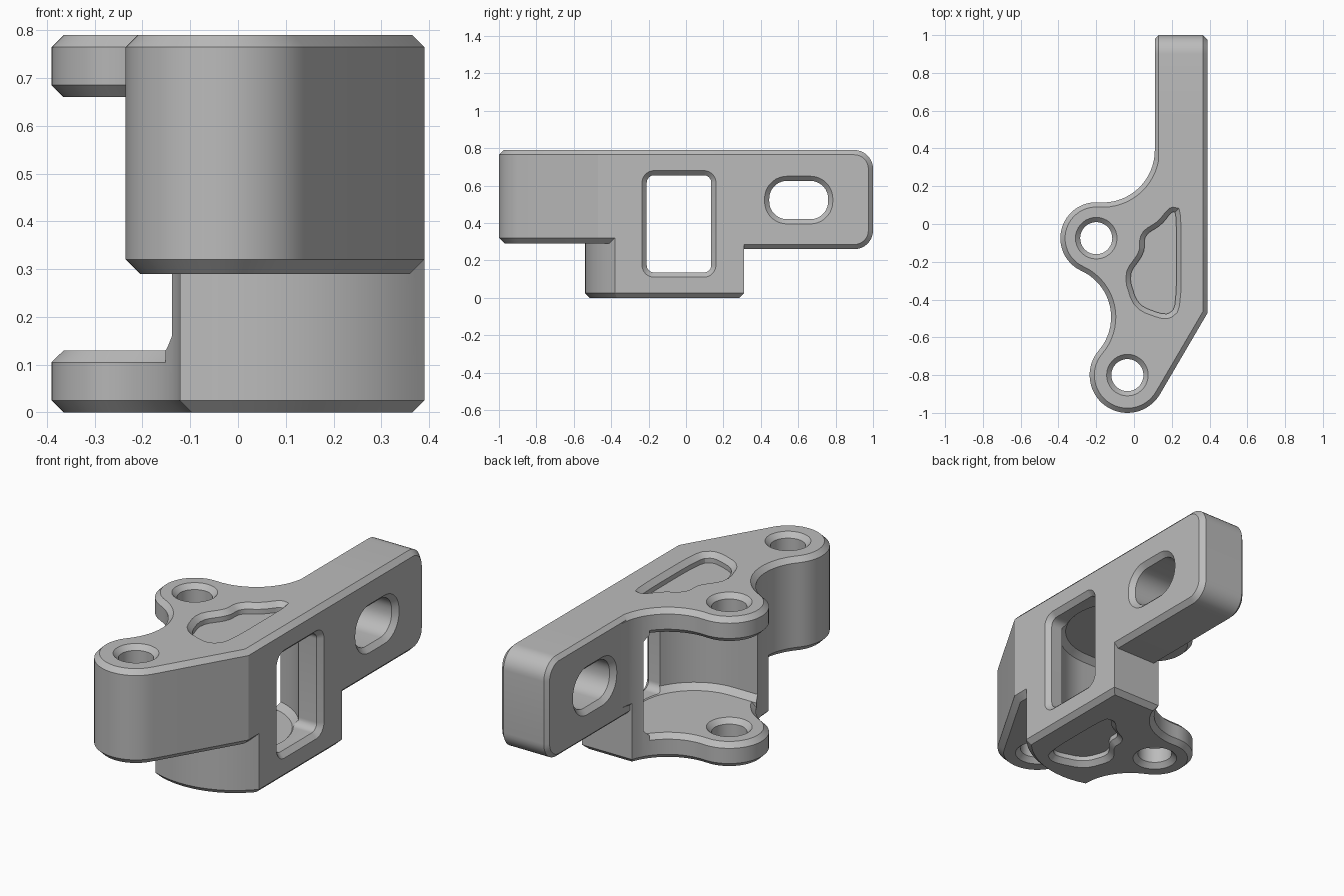
import bpy, bmesh
from math import sin, cos, radians, degrees, atan2, acos, asin, sqrt
from mathutils import Vector

cube = bpy.data.objects.get("Cube")
if cube:
    bpy.data.objects.remove(cube, do_unlink=True)

mat = bpy.data.materials.new("machined grey")
mat.use_nodes = True
GREY = (0.5, 0.5, 0.5, 1)
mat.diffuse_color = GREY
mat.node_tree.nodes["Principled BSDF"].inputs["Base Color"].default_value = GREY


def arc(c, r, a0, a1, step=6):
    n = max(2, round(abs(a1 - a0) / step))
    angles = [radians(a0 + (a1 - a0) * i / n) for i in range(n + 1)]
    return [Vector((c[0] + r * cos(a), c[1] + r * sin(a))) for a in angles]


def heading(a, b):
    return degrees(atan2(b[1] - a[1], b[0] - a[0]))


def clean(pts):
    return [p for i, p in enumerate(pts) if (p - pts[i - 1]).length > 1e-4]


def inset(pts, d):
    """Move a counter-clockwise outline inwards by d with mitred corners."""
    out = []
    for i, p in enumerate(pts):
        e0 = (p - pts[i - 1]).normalized()
        e1 = (pts[(i + 1) % len(pts)] - p).normalized()
        n0, n1 = Vector((-e0.y, e0.x)), Vector((-e1.y, e1.x))
        out.append(p + (n0 + n1) * (d / (1 + n0.dot(n1))))
    return out


def prism(name, pts, rings, axis="z"):
    """Stack inset copies of an outline; each ring is (height, inset)."""
    pts = clean(pts)
    bm = bmesh.new()
    loops = []
    for h, d in rings:
        loops.append([bm.verts.new((p.x, p.y, h) if axis == "z" else (h, p.x, p.y))
                      for p in inset(pts, d)])
    n = len(pts)
    for lo, hi in zip(loops, loops[1:]):
        for i in range(n):
            j = (i + 1) % n
            bm.faces.new((lo[i], lo[j], hi[j], hi[i]))
    bm.faces.new(loops[0][::-1])
    bm.faces.new(loops[-1])
    mesh = bpy.data.meshes.new(name)
    bm.to_mesh(mesh)
    bm.free()
    mesh.materials.append(mat)
    ob = bpy.data.objects.new(name, mesh)
    bpy.context.scene.collection.objects.link(ob)
    return ob


def volume(mesh):
    bm = bmesh.new()
    bm.from_mesh(mesh)
    v = bm.calc_volume(signed=True)
    bm.free()
    return v


def combine(target, other, operation):
    """Boolean that keeps the first solver result with a believable volume."""
    before, tool = volume(target.data), volume(other.data)
    low, high = (before, before + tool) if operation == "UNION" else (before - tool, before)
    for solver in ("MANIFOLD", "EXACT", "FLOAT"):
        mod = target.modifiers.new(operation, "BOOLEAN")
        mod.operation, mod.object, mod.solver = operation, other, solver
        bpy.context.view_layer.update()
        graph = bpy.context.evaluated_depsgraph_get()
        mesh = bpy.data.meshes.new_from_object(target.evaluated_get(graph))
        target.modifiers.remove(mod)
        if low + 1e-6 < volume(mesh) < high - 1e-6:
            target.data = mesh
            bpy.data.objects.remove(other, do_unlink=True)
            return
    # A plate that cannot be fused stays as its own part; a cutter is dropped
    if operation == "DIFFERENCE":
        bpy.data.objects.remove(other, do_unlink=True)


def rounded_rect(a0, a1, b0, b1, r):
    corners = [(a1 - r, b1 - r, 0), (a0 + r, b1 - r, 90),
               (a0 + r, b0 + r, 180), (a1 - r, b0 + r, 270)]
    return [p for a, b, t in corners for p in arc((a, b), r, t, t + 90, 10)]


def soften(pts, k=0.2, times=2):
    for _ in range(times):
        pts = [q for i, p in enumerate(pts) for q in
               (p.lerp(pts[(i + 1) % len(pts)], k), p.lerp(pts[(i + 1) % len(pts)], 1 - k))]
    return pts


# Plan layout: two bosses joined by tangent concave curves
SIDE, ARM_X = 0.39, 0.11
front, ear = Vector((-0.035, -0.8)), Vector((-0.2, -0.075))
RF, RE, RC = 0.2, 0.19, 0.27
span = (front - ear).length
u = (front - ear) / span
along = ((RC + RE) ** 2 - (RC + RF) ** 2 + span * span) / (2 * span)
across = sqrt((RC + RE) ** 2 - along * along)
waist = ear + u * along + Vector((u.y, -u.x)) * across
dx, dy = ARM_X - ear.x, 0.465
RD = (dx * dx + dy * dy - RE * RE) / (2 * (dx + RE))
neck = Vector((ARM_X - RD, ear.y + dy))
corner = Vector((SIDE, -0.47))
BACK = 0.31
split = degrees(asin((BACK - neck.y) / RD))
tangent = heading(front, corner) - degrees(acos(RF / (corner - front).length))

neck_a = arc(neck, RD, 0, split)
neck_b = arc(neck, RD, split, heading(neck, ear))
ear_arc = arc(ear, RE, heading(ear, neck), heading(ear, waist) + 360)
waist_a = arc(waist, RC, heading(waist, ear), -4)
waist_b = arc(waist, RC, -4, heading(waist, front))
boss_arc = arc(front, RF, heading(front, waist), tangent + 360)

upper = ([Vector((SIDE, 0.6)), Vector((ARM_X, 0.6))] + neck_a + neck_b + ear_arc
         + waist_a + waist_b + boss_arc + [corner])
lower = ([Vector((SIDE, BACK))] + neck_b + ear_arc + waist_a
         + arc((0.04, -0.08), 0.46, 252, 316) + [Vector((SIDE, -0.38))])

# Solid bracket: upper body, base and rear arm
C = 0.025
bracket = prism("bracket_body", upper, [(0.29, 0.03), (0.32, 0), (0.79 - C, 0), (0.79, C)])
combine(bracket, prism("base", lower, [(0, C), (C, 0), (0.35, 0)]), "UNION")
arm_side = ([Vector((0.2, 0.26))] + arc((0.9, 0.36), 0.1, -90, 0, 10)
            + arc((0.9, 0.69), 0.1, 0, 90, 10) + [Vector((0.2, 0.79))])
combine(bracket, prism("arm", arm_side, [(ARM_X, 0.02), (ARM_X + 0.02, 0),
                                         (SIDE - C, 0), (SIDE, C)], "x"), "UNION")

# Round cavity between the ears, with eased floor and ceiling
cavity = arc((0, -0.07), 0.33, -90, 90) + [Vector((-1, 0.26)), Vector((-1, -0.4))]
combine(bracket, prism("cavity", cavity, [(0.1, 0.03), (0.13, 0.03), (0.16, 0), (0.63, 0),
                                          (0.66, 0.03), (0.69, 0.03)]), "DIFFERENCE")

# Ear plates with chamfered rims
combine(bracket, prism("top_plate", upper, [(0.66, C), (0.66 + C, 0), (0.79 - C, 0),
                                            (0.79, C)]), "UNION")
combine(bracket, prism("bottom_plate", lower, [(0, C), (C, 0), (0.13 - C, 0),
                                               (0.13, C)]), "UNION")


# Countersunk bolt holes, side slot and window
def hole_rings(lo, hi):
    return [(lo - 0.01, -0.035), (lo + C, 0), (hi - C, 0), (hi + 0.01, -0.035)]


def circle(c):
    return arc(c, 0.085, 0, 360, 10)[:-1]


cutters = [
    prism("ear_hole", circle(ear), hole_rings(0, 0.13) + hole_rings(0.66, 0.79)),
    prism("front_hole", circle(front), hole_rings(0.29, 0.79)),
    prism("slot", rounded_rect(0.445, 0.76, 0.42, 0.625, 0.095),
          hole_rings(ARM_X, SIDE), "x"),
    prism("window", rounded_rect(-0.21, 0.135, 0.135, 0.655, 0.04),
          [(0, 0), (SIDE - C, 0), (SIDE + 0.01, -0.035)], "x"),
]

# Shallow lightening pockets above and below
pocket = [Vector(p) for p in ((0.2, 0.065), (0.145, -0.005), (0.055, -0.06), (0.055, -0.155),
                              (-0.03, -0.27), (0.02, -0.43), (0.17, -0.485), (0.225, -0.44),
                              (0.225, 0.06))]
low_pocket = [Vector((p.x, p.y * 0.85)) for p in pocket]
cutters += [
    prism("top_pocket", soften(pocket), [(0.74, 0), (0.765, 0), (0.8, -0.035)]),
    prism("bottom_pocket", soften(low_pocket), [(-0.01, -0.035), (C, 0), (0.05, 0)]),
]
for cutter in cutters:
    combine(bracket, cutter, "DIFFERENCE")

# Smooth curved walls, crisp chamfers
bpy.ops.object.select_all(action="DESELECT")
bracket.select_set(True)
bpy.context.view_layer.objects.active = bracket
bpy.ops.object.shade_smooth_by_angle(angle=radians(25))
